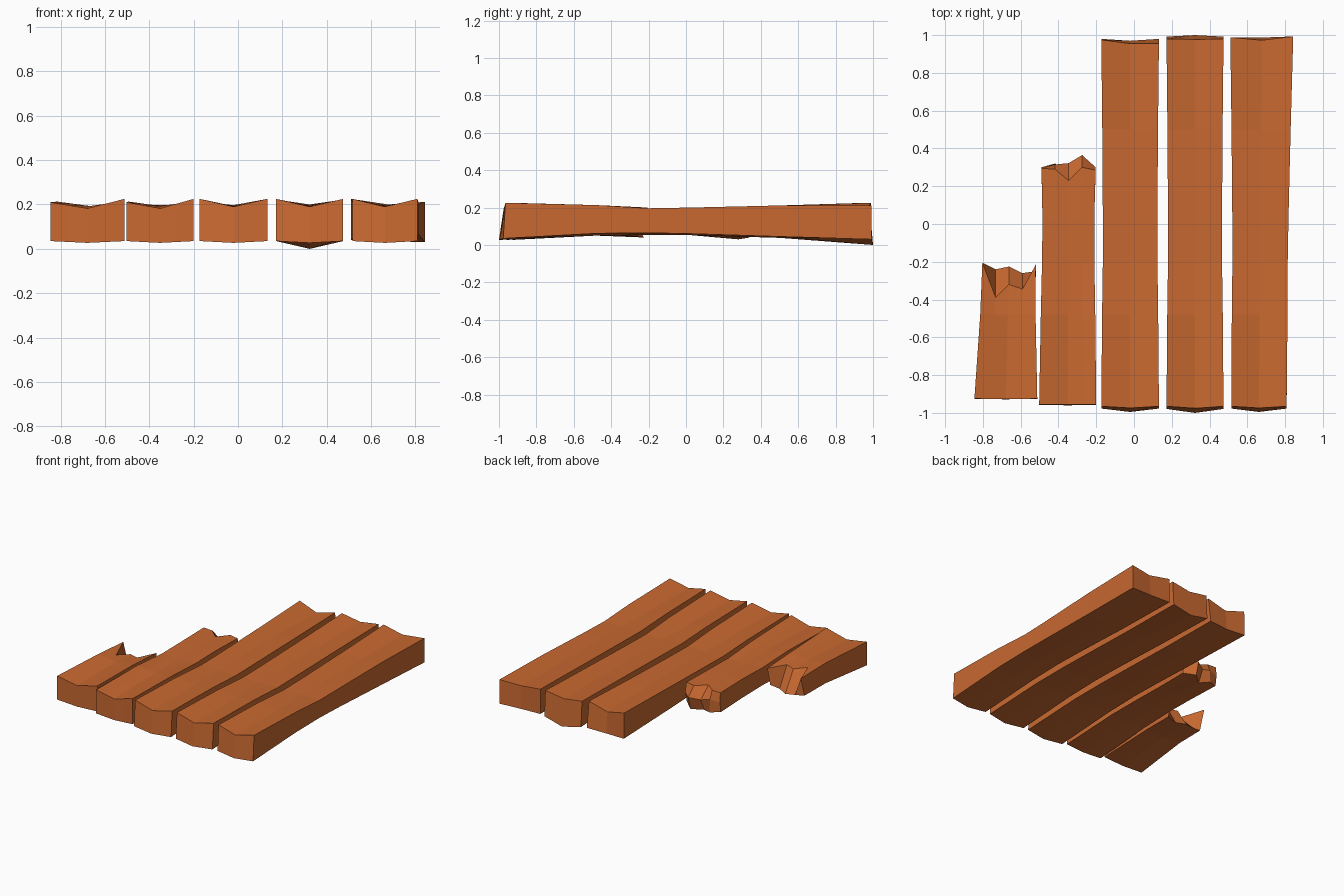
import bpy, bmesh

if "Cube" in bpy.data.objects:
    bpy.data.objects.remove(bpy.data.objects["Cube"])

wood = bpy.data.materials.new("wood")
wood.diffuse_color = (0.58, 0.14, 0.03, 1)
wood.use_nodes = True
wood.node_tree.nodes["Principled BSDF"].inputs["Base Color"].default_value = wood.diffuse_color

# Stations along a board: y, edge top z, middle top z, edge bottom z, middle bottom z, side inset
STATIONS = [(-0.97, 0.225, 0.19, 0.035, 0.027, 0.0),
            (-0.48, 0.213, 0.193, 0.062, 0.05, 0.004),
            (-0.20, 0.196, 0.193, 0.065, 0.053, 0.008),
            (0.03, 0.200, 0.197, 0.06, 0.052, 0.008),
            (0.50, 0.211, 0.197, 0.045, 0.038, 0.005),
            (0.98, 0.225, 0.197, 0.035, 0.025, 0.0)]


def profile(y):
    """Interpolated station values at any y."""
    y = max(-0.97, min(0.98, y))
    for a, b in zip(STATIONS, STATIONS[1:]):
        if y <= b[0]:
            t = (y - a[0]) / (b[0] - a[0])
            return [p + (q - p) * t for p, q in zip(a, b)][1:]


def plank(name, front, back, left, right, end_rows, front_drop=0.0, back_low=0.0, left_low=0.0):
    """Loft columns of top and bottom points along y. left/right are (front x, back x).
    end_rows holds rows of (y offset, z) across the back end, top row first."""
    n = len(end_rows[0])
    ys = [front] + [s[0] for s in STATIONS if front + 0.1 < s[0] < back - 0.15] + [back]
    bm = bmesh.new()
    tops, bots = [], []

    def column_x(y, u, inset):
        t = (y - front) / (back - front)
        l = left[0] + (left[1] - left[0]) * t + inset
        r = right[0] + (right[1] - right[0]) * t - inset
        return l + (r - l) * u

    for k, y in enumerate(ys[:-1]):
        et, mt, eb, mb, ins = profile(-0.97 if k == 0 else y)
        top, bot = [], []
        for i in range(n):
            u = i / (n - 1)
            m = 1 - abs(2 * u - 1)
            lower = left_low * (1 - u) if k == 0 else 0
            x = column_x(y, u, ins)
            out = front_drop * (0.4 + 0.6 * m) if k == 0 else 0
            top.append(bm.verts.new((x, y - out * 0.3 * m, et + (mt - et) * m - lower)))
            bot.append(bm.verts.new((x, y - out, eb + (mb - eb) * m)))
        tops.append(top)
        bots.append(bot)
    rows = [[bm.verts.new((column_x(back, i / (n - 1), 0), back + dy, z))
             for i, (dy, z) in enumerate(row)] for row in end_rows]
    tops.append(rows[0])
    bots.append(rows[-1])

    def strip(a, b):
        for i in range(n - 1):
            bm.faces.new((a[i], a[i + 1], b[i + 1], b[i]))

    for k in range(len(tops) - 1):
        strip(tops[k], tops[k + 1])
        strip(bots[k + 1], bots[k])
    strip(bots[0], tops[0])
    for a, b in zip(rows, rows[1:]):
        strip(a, b)
    # side faces follow the rows of the back end
    for s in (0, -1):
        for k in range(len(tops) - 2):
            bm.faces.new((tops[k][s], tops[k + 1][s], bots[k + 1][s], bots[k][s]))
        bm.faces.new([tops[-2][s]] + [r[s] for r in rows] + [bots[-2][s]])
    bmesh.ops.recalc_face_normals(bm, faces=bm.faces)
    mesh = bpy.data.meshes.new(name)
    bm.to_mesh(mesh)
    bm.free()
    mesh.materials.append(wood)
    bpy.context.collection.objects.link(bpy.data.objects.new(name, mesh))


# Whole boards
plank("center_plank", -0.965, 0.975, (-0.173, -0.173), (0.132, 0.132),
      [[(0, 0.225), (-0.02, 0.185), (-0.02, 0.225)],
       [(0.005, 0.035), (-0.005, 0.03), (0.005, 0.035)]], front_drop=0.03)
plank("inner_right_plank", -0.965, 0.98, (0.172, 0.172), (0.474, 0.474),
      [[(0, 0.222), (-0.003, 0.2), (0, 0.222)],
       [(0.012, 0.035), (0.02, 0.0), (0.012, 0.035)]], front_drop=0.035)
plank("outer_right_plank", -0.965, 0.985, (0.515, 0.510), (0.808, 0.843),
      [[(0.003, 0.225), (-0.012, 0.2), (0.008, 0.21)],
       [(0.003, 0.04), (0.002, 0.035), (0.008, 0.03)]], front_drop=0.03)

# Broken boards with splintered back ends
plank("long_broken_plank", -0.955, 0.30, (-0.502, -0.490), (-0.2, -0.203),
      [[(-0.005, 0.2), (-0.01, 0.2), (-0.07, 0.195), (0.0, 0.2), (-0.015, 0.2)],
       [(0.0, 0.13), (0.015, 0.14), (0.022, 0.12), (0.065, 0.135), (0.0, 0.13)],
       [(-0.01, 0.055), (0.02, 0.045), (-0.02, 0.03), (0.04, 0.04), (-0.02, 0.055)]],
      front_drop=0.005, left_low=0.015)
plank("short_broken_plank", -0.925, -0.23, (-0.845, -0.803), (-0.512, -0.520),
      [[(0.025, 0.2), (-0.16, 0.193), (-0.09, 0.19), (-0.115, 0.193), (0.015, 0.197)],
       [(-0.02, 0.055), (-0.01, 0.045), (0.005, 0.04), (-0.03, 0.045), (-0.02, 0.06)]],
      front_drop=0.003, left_low=0.015)
